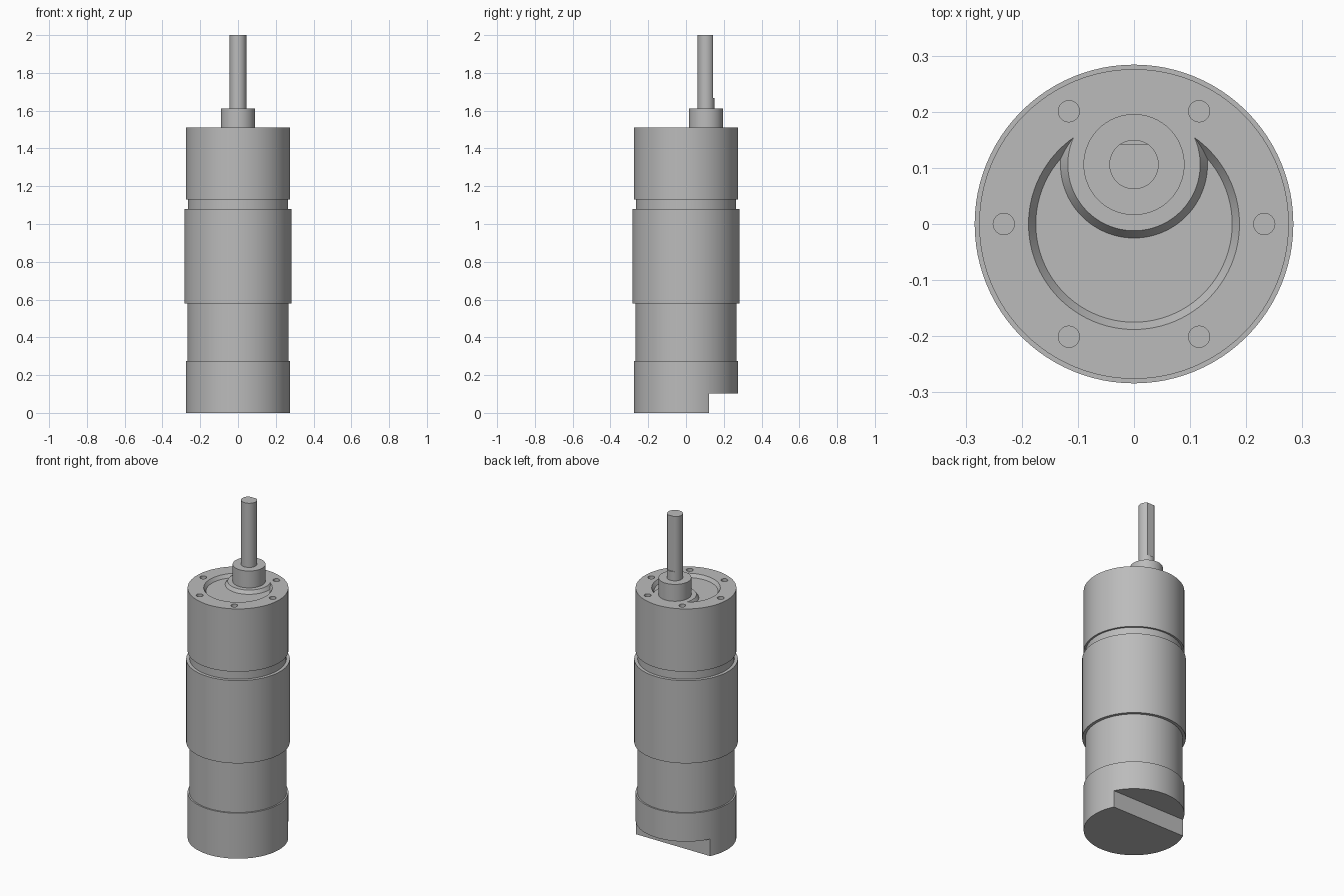
import bpy, bmesh, math

if "Cube" in bpy.data.objects:
    bpy.data.objects.remove(bpy.data.objects["Cube"])

SEG = 96
TOP = 1.51       # face of the gearbox
SHAFT_Y = 0.106  # offset of the output shaft

metal = bpy.data.materials.new("grey metal")
grey = (0.5, 0.5, 0.5, 1)
metal.diffuse_color = grey
metal.use_nodes = True
metal.node_tree.nodes["Principled BSDF"].inputs["Base Color"].default_value = grey


def finish(name, bm):
    bmesh.ops.recalc_face_normals(bm, faces=bm.faces)
    mesh = bpy.data.meshes.new(name)
    bm.to_mesh(mesh)
    bm.free()
    mesh.materials.append(metal)
    obj = bpy.data.objects.new(name, mesh)
    bpy.context.collection.objects.link(obj)
    return obj


def lathe(name, profile, x=0, y=0, seg=SEG):
    """Closed turned solid from (radius, height) points."""
    bm = bmesh.new()
    rings = []
    for r, z in profile:
        rings.append([bm.verts.new((x + r * math.cos(math.tau * i / seg),
                                    y + r * math.sin(math.tau * i / seg), z))
                      for i in range(seg)])
    for a, b in zip(rings, rings[1:]):
        for i in range(seg):
            j = (i + 1) % seg
            bm.faces.new((a[i], a[j], b[j], b[i]))
    bm.faces.new(rings[0])
    bm.faces.new(rings[-1])
    return finish(name, bm)


def box(name, low, high):
    bm = bmesh.new()
    bmesh.ops.create_cube(bm, size=1)
    for v in bm.verts:
        v.co = [h if c > 0 else l for c, l, h in zip(v.co, low, high)]
    return finish(name, bm)


def activate(obj):
    bpy.ops.object.select_all(action='DESELECT')
    obj.select_set(True)
    bpy.context.view_layer.objects.active = obj


def cut(obj, cutter):
    mod = obj.modifiers.new("cut", 'BOOLEAN')
    mod.operation = 'DIFFERENCE'
    mod.solver = 'EXACT'
    mod.object = cutter
    activate(obj)
    bpy.ops.object.modifier_apply(modifier=mod.name)
    bpy.data.objects.remove(cutter)


# Stepped housing parts
end_cap = lathe("end_cap", [(0.276, 0), (0.276, 0.275)])
motor_can = lathe("motor_can", [(0.267, 0.275), (0.267, 0.58)])
sleeve = lathe("sleeve", [(0.284, 0.58), (0.284, 1.08)])
neck = lathe("neck", [(0.265, 1.08), (0.265, 1.13)])
gearbox = lathe("gearbox", [(0.276, 1.13), (0.276, TOP)])

# Step at the back of the end cap
cut(end_cap, box("notch_cutter", (-0.4, 0.123, -0.1), (0.4, 0.4, 0.103)))

# Crescent recess with sloped walls around the shaft island
depth, slope = 0.02, 0.013
recess = lathe("recess_cutter", [(0.175, TOP - depth), (0.175 + 2 * slope, TOP + depth)])
island = lathe("island_cutter", [(0.131 + slope, TOP - 2 * depth),
                                 (0.131 - 3 * slope, TOP + 2 * depth)], y=SHAFT_Y)
cut(recess, island)
cut(gearbox, recess)

# Ring of mounting holes
for k in range(6):
    a = math.tau * k / 6
    cut(gearbox, lathe("hole_cutter", [(0.019, TOP - 0.08), (0.019, TOP + 0.05)],
                       0.232 * math.cos(a), 0.232 * math.sin(a), 24))

# Offset boss and D-shaped output shaft
boss = lathe("shaft_boss", [(0.09, TOP), (0.09, 1.612)], y=SHAFT_Y, seg=64)
shaft = lathe("output_shaft", [(0.044, 1.612), (0.044, 2)], y=SHAFT_Y, seg=48)
cut(shaft, box("flat_cutter", (-0.1, 0.143, 1.667), (0.1, 0.3, 2.1)))

for obj in (end_cap, motor_can, sleeve, neck, gearbox, boss, shaft):
    activate(obj)
    bpy.ops.object.shade_smooth_by_angle(angle=math.radians(30))
